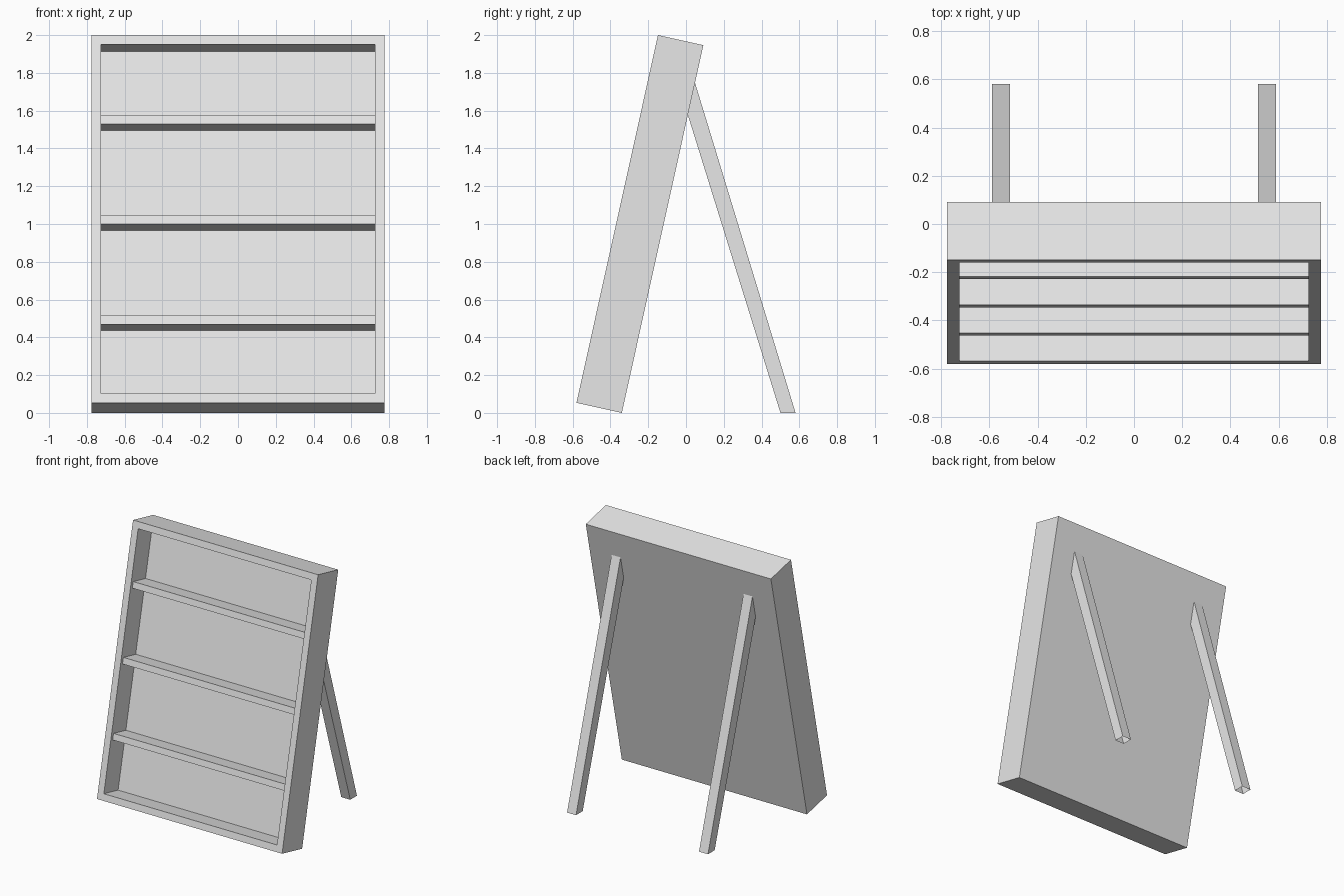
import bpy
import bmesh
import math
from mathutils import Matrix, Vector

cube = bpy.data.objects.get("Cube")
if cube:
    bpy.data.objects.remove(cube)

WIDTH, DEPTH, BOARD = 1.55, 0.246, 0.05
POCKET, SETBACK = 0.175, 0.024
LEAN = math.radians(12.5)
HEIGHT = (2 - DEPTH * math.sin(LEAN)) / math.cos(LEAN)

# Leaning frame: origin at the lower front edge of the case
TILT = Matrix.Translation((0, -0.58, DEPTH * math.sin(LEAN))) @ Matrix.Rotation(-LEAN, 4, "X")

grey = bpy.data.materials.new("light_grey")
grey.use_nodes = True
grey.diffuse_color = (0.8, 0.8, 0.8, 1)
grey.node_tree.nodes["Principled BSDF"].inputs["Base Color"].default_value = (0.8, 0.8, 0.8, 1)


def finish(name, bm, matrix=Matrix()):
    bmesh.ops.recalc_face_normals(bm, faces=bm.faces)
    bm.normal_update()
    mesh = bpy.data.meshes.new(name)
    bm.to_mesh(mesh)
    bm.free()
    mesh.materials.append(grey)
    obj = bpy.data.objects.new(name, mesh)
    obj.matrix_world = matrix
    bpy.context.collection.objects.link(obj)
    return obj


def box(low, high):
    bm = bmesh.new()
    low, high = Vector(low), Vector(high)
    place = Matrix.Translation((low + high) / 2) @ Matrix.Diagonal((*(high - low), 1))
    bmesh.ops.create_cube(bm, size=1, matrix=place)
    bm.normal_update()
    return bm


# Case: a box with its front face inset and pushed in
bm = box((-WIDTH / 2, 0, 0), (WIDTH / 2, DEPTH, HEIGHT))
front = min(bm.faces, key=lambda f: f.calc_center_median().y)
bmesh.ops.inset_region(bm, faces=[front], thickness=BOARD, use_even_offset=True)
rim = bmesh.ops.inset_region(bm, faces=[front], thickness=0)
bmesh.ops.translate(bm, verts=front.verts, vec=(0, POCKET, 0))
finish("display_case", bm, TILT)

# Shelves set slightly behind the rim
inner = WIDTH / 2 - BOARD
for i, level in enumerate((0.478, 1.021, 1.563)):
    bm = box((-inner, SETBACK, level - 0.047), (inner, POCKET, level))
    finish(f"shelf_{i + 1}", bm, TILT)

# Back legs: mitred against the case, open at the foot
PROFILE = [(0.50, 0), (0.009, 1.58), (0.047, 1.75), (0.58, 0)]
for name, side in (("left_leg", 1), ("right_leg", -1)):
    bm = bmesh.new()
    rings = [[bm.verts.new((side * x, y, z)) for y, z in PROFILE] for x in (0.515, 0.59)]
    for ring in rings:
        bm.faces.new(ring)
    for i in range(len(PROFILE) - 1):
        bm.faces.new((rings[0][i], rings[0][i + 1], rings[1][i + 1], rings[1][i]))
    finish(name, bm)
